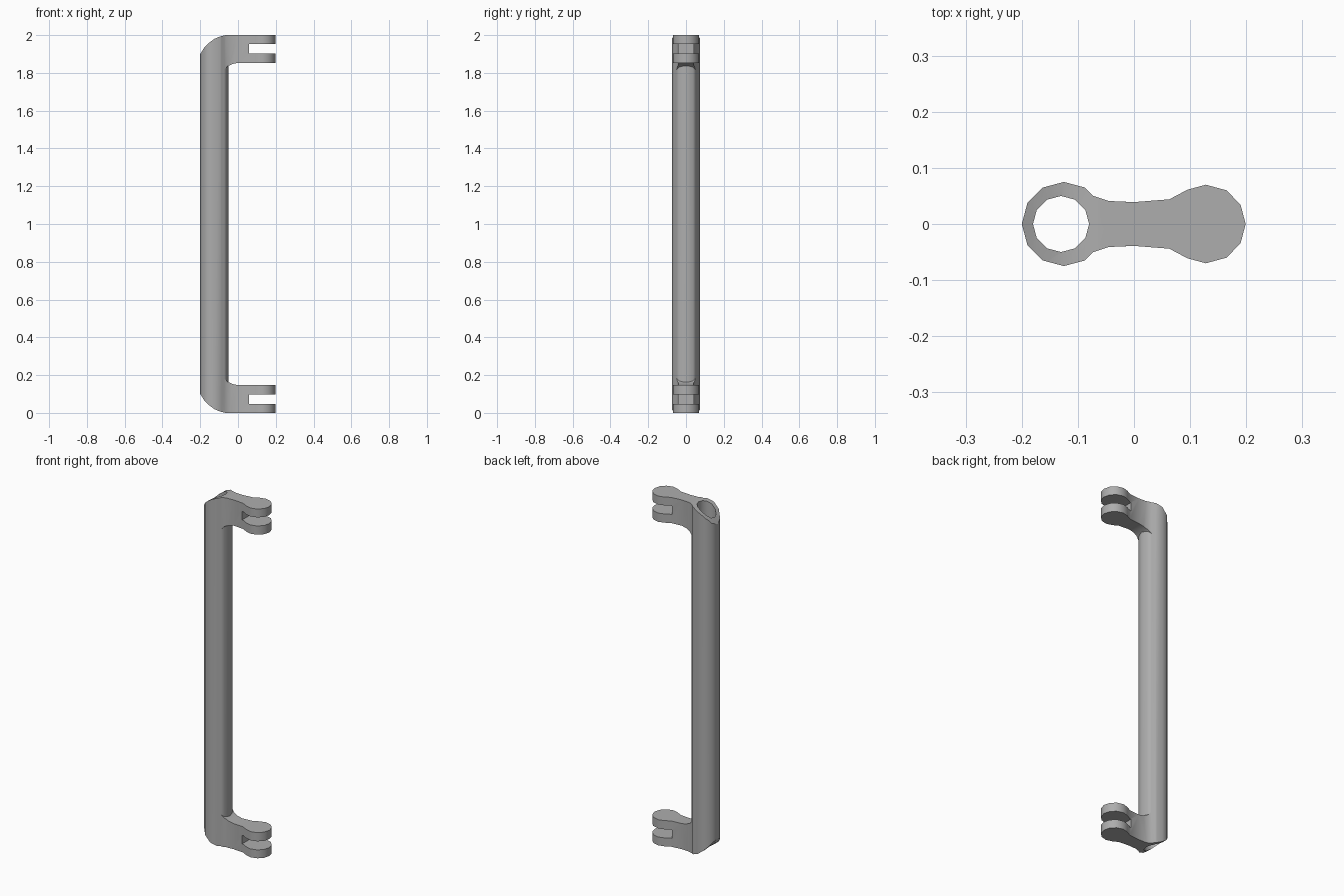
import bpy, bmesh, math
from mathutils import Vector

cube = bpy.data.objects.get("Cube")
if cube:
    bpy.data.objects.remove(cube, do_unlink=True)

grey = bpy.data.materials.new("plain grey")
grey.use_nodes = True
colour = (0.42, 0.42, 0.42, 1)
grey.diffuse_color = colour
grey.node_tree.nodes["Principled BSDF"].inputs["Base Color"].default_value = colour


def prism(name, points, direction):
    """Closed solid: a polygon swept along a direction."""
    bm = bmesh.new()
    face = bm.faces.new([bm.verts.new(p) for p in points])
    swept = bmesh.ops.extrude_face_region(bm, geom=[face])["geom"]
    bmesh.ops.translate(bm, vec=Vector(direction),
                        verts=[v for v in swept if isinstance(v, bmesh.types.BMVert)])
    bmesh.ops.recalc_face_normals(bm, faces=bm.faces)
    mesh = bpy.data.meshes.new(name)
    bm.to_mesh(mesh)
    bm.free()
    mesh.materials.append(grey)
    obj = bpy.data.objects.new(name, mesh)
    bpy.context.collection.objects.link(obj)
    return obj


def side_prism(name, profile, end):
    """Side profile (x, distance from the end of the handle) swept across y."""
    points = [(x, -0.15, 2 - d if end else d) for x, d in profile]
    return prism(name, points, (0, 0.3, 0))


def circle(x, radius, z):
    return [(x + radius * math.cos(i * math.tau / 12),
             radius * math.sin(i * math.tau / 12), z) for i in range(12)]


def combine(target, tool, operation):
    mod = target.modifiers.new(operation.lower(), 'BOOLEAN')
    mod.operation = operation
    mod.solver = 'EXACT'
    mod.object = tool
    bpy.context.view_layer.objects.active = target
    bpy.ops.object.modifier_apply(modifier=mod.name)
    bpy.data.objects.remove(tool, do_unlink=True)


# Half outline of a lug seen from above, mirrored across y
HALF = [(-0.125, 0.045), (-0.09, 0.06), (-0.075, 0.051), (-0.045, 0.041), (0, 0.039),
        (0.063, 0.044), (0.095, 0.061), (0.128, 0.07), (0.165, 0.06), (0.19, 0.034)]
PLAN = HALF + [(0.199, 0)] + [(x, -y) for x, y in reversed(HALF)]
# Lug side profile with its fillet, forked slot and rounded outer corner
LUG = [(-0.125, 0), (0.25, 0), (0.25, 0.147), (0, 0.147),
       (-0.03, 0.153), (-0.055, 0.165), (-0.075, 0.185), (-0.125, 0.185)]
SLOT = [(0.057, 0.048), (0.25, 0.048), (0.25, 0.097), (0.057, 0.097)]
CORNER = [(-0.3, 0.1), (-0.2, 0.1), (-0.18, 0.068), (-0.155, 0.042), (-0.125, 0.02),
          (-0.095, 0.007), (-0.065, 0), (-0.065, -0.1), (-0.3, -0.1)]

# Grip tube with a lug at each end
handle = prism("handle", circle(-0.125, 0.075, 0), (0, 0, 2))
for end in (0, 1):
    lug = prism("lug", [(x, y, 1.5 * end - 0.1) for x, y in PLAN], (0, 0, 0.7))
    combine(lug, side_prism("lug_side", LUG, end), 'INTERSECT')
    combine(lug, side_prism("slot", SLOT, end), 'DIFFERENCE')
    combine(handle, lug, 'UNION')

# Rounded outer corners and the bore through the grip
for end in (0, 1):
    combine(handle, side_prism("corner", CORNER, end), 'DIFFERENCE')
combine(handle, prism("bore", circle(-0.13, 0.05, -0.2), (0, 0, 2.4)), 'DIFFERENCE')

handle.select_set(True)
bpy.context.view_layer.objects.active = handle
bpy.ops.object.shade_smooth_by_angle(angle=math.radians(31))
